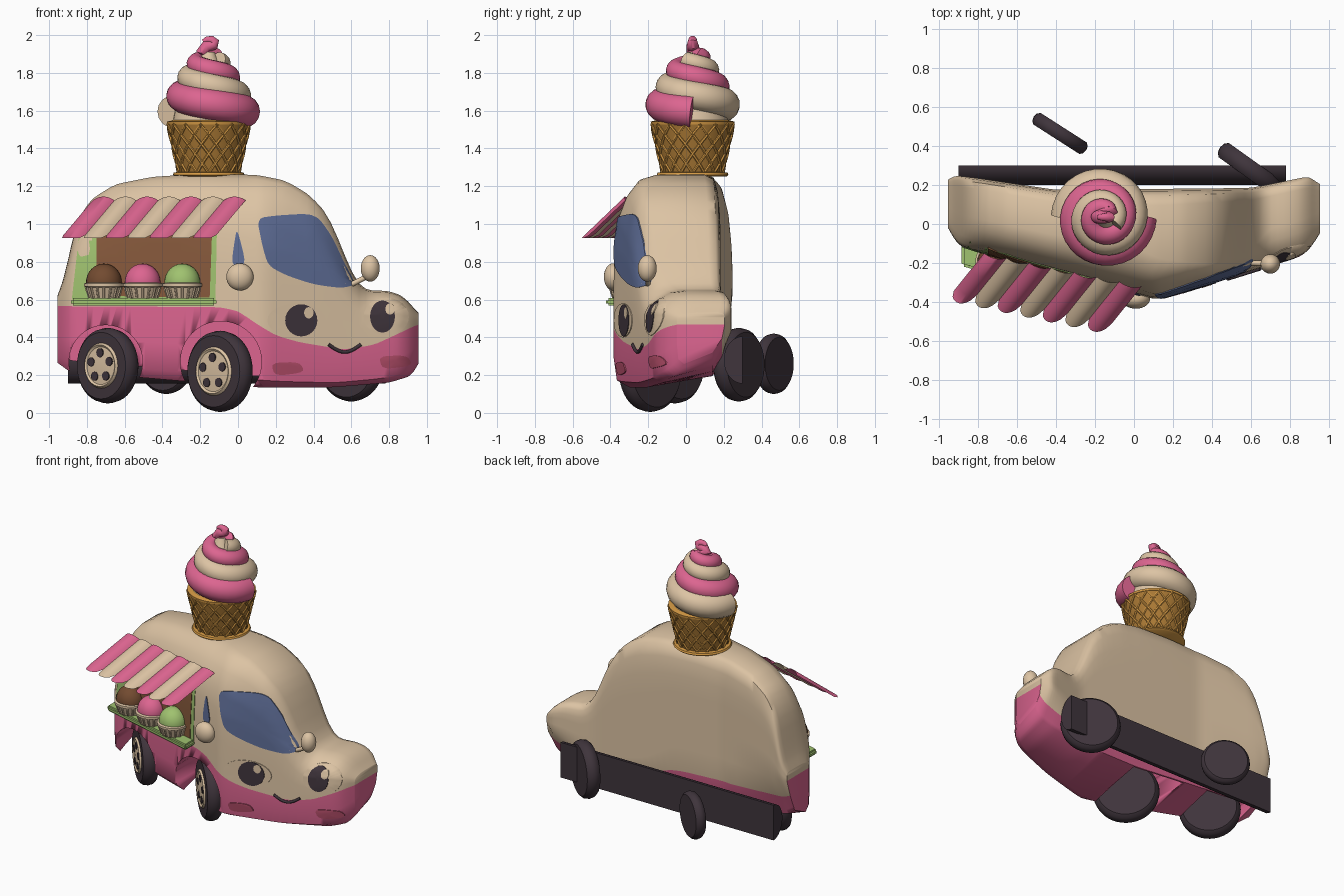
import bpy, bmesh, math
from mathutils import Vector
from mathutils.bvhtree import BVHTree

cube = bpy.data.objects.get("Cube")
if cube:
    bpy.data.objects.remove(cube)


def material(name, *rgb):
    mat = bpy.data.materials.new(name)
    mat.use_nodes = True
    mat.diffuse_color = (*rgb, 1)
    mat.node_tree.nodes["Principled BSDF"].inputs["Base Color"].default_value = (*rgb, 1)
    return mat


cream = material("cream", .72, .55, .37)
pink = material("pink", .72, .13, .28)
dark = material("charcoal", .05, .035, .045)
glass = material("blue glass", .11, .15, .3)
green = material("pistachio", .35, .54, .16)
chocolate = material("chocolate", .17, .07, .03)
inside = material("interior brown", .24, .1, .045)
waffle = material("waffle", .68, .33, .06)
toasted = material("toasted waffle", .4, .19, .035)
lamp = material("lamp red", .48, .08, .15)


def finish(bm, name, *mats, angle=40):
    bmesh.ops.recalc_face_normals(bm, faces=bm.faces)
    mesh = bpy.data.meshes.new(name)
    bm.to_mesh(mesh)
    bm.free()
    for mat in mats:
        mesh.materials.append(mat)
    obj = bpy.data.objects.new(name, mesh)
    bpy.context.collection.objects.link(obj)
    select(obj)
    bpy.ops.object.shade_smooth_by_angle(angle=math.radians(angle))
    return obj


def select(obj):
    bpy.ops.object.select_all(action='DESELECT')
    obj.select_set(True)
    bpy.context.view_layer.objects.active = obj


def lerp(points, x):
    if x <= points[0][0]:
        return points[0][1]
    for (xa, ya), (xb, yb) in zip(points, points[1:]):
        if x <= xb:
            return ya + (yb - ya) * (x - xa) / (xb - xa)
    return points[-1][1]


def soft(points, x, d=.025):
    return (lerp(points, x - d) + 2 * lerp(points, x) + lerp(points, x + d)) / 4


def lathe(name, profile, mat, place=(0, 0, 0), axis=(0, 0, 1), segs=40):
    bm = bmesh.new()
    rings = [[bm.verts.new((r * math.cos(k * math.tau / segs), r * math.sin(k * math.tau / segs), z))
              for k in range(segs)] for r, z in profile]
    for a, b in zip(rings, rings[1:]):
        for k in range(segs):
            n = (k + 1) % segs
            bm.faces.new((a[k], a[n], b[n], b[k]))
    bm.faces.new(rings[0])
    bm.faces.new(rings[-1])
    obj = finish(bm, name, mat)
    obj.location = place
    obj.rotation_euler = Vector(axis).to_track_quat('Z', 'Y').to_euler()
    return obj


def ball(name, mat, place, size):
    bm = bmesh.new()
    bmesh.ops.create_uvsphere(bm, u_segments=28, v_segments=16, radius=1)
    bmesh.ops.scale(bm, vec=size, verts=bm.verts)
    obj = finish(bm, name, mat)
    obj.location = place


def tubes(name, paths, mat, sides=3):
    # each path holds (point, radius) pairs
    curve = bpy.data.curves.new(name, 'CURVE')
    curve.dimensions = '3D'
    curve.bevel_depth = 1
    curve.bevel_resolution = sides
    curve.use_fill_caps = True
    for path in paths:
        spline = curve.splines.new('POLY')
        spline.points.add(len(path) - 1)
        for point, (co, radius) in zip(spline.points, path):
            point.co = (*co, 1)
            point.radius = radius
    obj = bpy.data.objects.new(name, curve)
    bpy.context.collection.objects.link(obj)
    obj.data.materials.append(mat)
    select(obj)
    bpy.ops.object.convert(target='MESH')
    bpy.ops.object.shade_smooth_by_angle(angle=math.radians(50))


# Body outlines along x: roof, underside, colour seam, front and back faces
roof = [(-.955, .6), (-.9, .8), (-.86, 1), (-.78, 1.13), (-.65, 1.21), (-.45, 1.25), (-.2, 1.265), (.1, 1.26),
        (.25, 1.23), (.37, 1.16), (.46, 1.07), (.52, .95), (.57, .82), (.63, .69), (.68, .65), (.8, .645),
        (.87, .62), (.93, .56), (.955, .52)]
base = [(-.955, .27), (-.9, .22), (-.55, .19), (.1, .135), (.5, .135), (.8, .16), (.93, .2), (.955, .28)]
seam = [(-.955, .565), (-.1, .56), (0, .54), (.1, .47), (.2, .41), (.32, .375), (.56, .335), (.72, .36),
        (.85, .42), (.955, .47)]
front = [(-.955, 0), (-.93, -.08), (-.88, -.12), (.1, -.385), (.14, -.385), (.86, -.16), (.93, -.1), (.955, -.03)]
back = [(-.955, .22), (-.93, .25), (-.8, .235), (-.4, .175), (.6, .185), (.9, .245), (.955, .2)]
rounding = [(0, .45), (.4, .2), (.6, .25), (.7, .45)]
lower_rows = [(0, .15), (.12, .03), (.5, 0), (1, 0)]
upper_rows = [(.3, 0, 0), (.55, .03, 0), (.72, .12, 0), (.87, .35, .02), (.97, .65, .06), (1, 1, .15)]


def section(x):
    t, lo, s, f, b = (soft(p, x) for p in (roof, base, seam, front, back))
    w, r = b - f, lerp(rounding, x)
    near = [(x, f + inset * w, lo + k * (s - lo)) for k, inset in lower_rows]
    far = [(x, min(b, .14 + .1 * k), lo + .06 + k * (s - lo - .06)) for k, inset in lower_rows]
    for k, fi, bi in upper_rows:
        near.append((x, f + fi * r * w, s + k * (t - s)))
        far.append((x, b - bi * w, s + k * (t - s)))
    return near, far


bm = bmesh.new()
stations = 64
loft = [[[bm.verts.new(p) for p in side] for side in section(-.955 * math.cos(math.pi * i / stations))]
        for i in range(stations + 1)]
rows = len(lower_rows) + len(upper_rows)
for (n0, f0), (n1, f1) in zip(loft, loft[1:]):
    for j in range(rows - 1):
        bm.faces.new((n0[j], n1[j], n1[j + 1], n0[j + 1])).material_index = int(j > 2)
        bm.faces.new((f0[j], f1[j], f1[j + 1], f0[j + 1])).material_index = int(j > 1)
    bm.faces.new((n0[0], n1[0], f1[0], f0[0]))
    bm.faces.new((n0[-1], n1[-1], f1[-1], f0[-1])).material_index = 1
for near, far in (loft[0], loft[-1]):
    for j in range(rows - 1):
        bm.faces.new((near[j], near[j + 1], far[j + 1], far[j])).material_index = int(j > 2)
bmesh.ops.recalc_face_normals(bm, faces=bm.faces)
surface = BVHTree.FromBMesh(bm)
body = finish(bm, "van_body", pink, cream, angle=50)

# Wheel arches
for x, z, r in ((-.7, .27, .195), (-.09, .27, .215)):
    cutter = lathe("arch_cutter", [(r, 0), (r, .75)], pink, (x, .13, z), (0, -1, 0))
    cutter.hide_render = True
    cut = body.modifiers.new("arch", 'BOOLEAN')
    cut.object, cut.operation, cut.solver = cutter, 'DIFFERENCE', 'EXACT'
    select(body)
    bpy.ops.object.modifier_apply(modifier=cut.name)
    bpy.data.objects.remove(cutter)


def skin(x, z):
    hit = surface.ray_cast(Vector((x, -2, z)), Vector((0, 1, 0)))[0]
    return hit.y if hit else surface.find_nearest(Vector((x, -.2, z)))[0].y


def plate(name, outline, mat, lift=.006, smooth=2):
    # thin panel laid on the body's front
    for _ in range(smooth):
        outline = [((1 - k) * a[0] + k * b[0], (1 - k) * a[1] + k * b[1])
                   for a, b in zip(outline, outline[1:] + outline[:1]) for k in (.2, .8)]
    for _ in range(2 if smooth < 2 else 0):
        outline = [((1 - k) * a[0] + k * b[0], (1 - k) * a[1] + k * b[1])
                   for a, b in zip(outline, outline[1:] + outline[:1]) for k in (0, .5)]
    count = len(outline)
    cx, cz = (sum(p[i] for p in outline) / count for i in (0, 1))
    bm = bmesh.new()
    rings = []
    for scale, out in ((1, -.008), (1, lift), (.8, lift), (.6, lift), (.4, lift), (.2, lift)):
        pts = [(cx + (x - cx) * scale, cz + (z - cz) * scale) for x, z in outline]
        rings.append([bm.verts.new((x, skin(x, z) - out, z)) for x, z in pts])
    for a, b in zip(rings, rings[1:]):
        for k in range(count):
            n = (k + 1) % count
            bm.faces.new((a[k], a[n], b[n], b[k]))
    bm.faces.new(rings[-1])
    finish(bm, name, mat)


def oval(x, z, rx, rz):
    return [(x + rx * math.cos(k * math.tau / 24), z + rz * math.sin(k * math.tau / 24)) for k in range(24)]


# Windows, face and lamps
plate("windscreen", [(.1, 1.03), (.2, 1.045), (.37, 1.055), (.43, 1.03), (.5, .93), (.56, .8), (.625, .68),
                     (.55, .66), (.4, .68), (.25, .73), (.16, .78), (.13, .88)], glass)
plate("side_window", [(-.005, .98), (.045, .78), (-.035, .78), (-.02, .9)], glass)
for side, ex, ez, rx, rz, px in (("right", .31, .49, .155, .09, .335), ("left", .785, .51, .12, .1, .765)):
    plate(side + "_eye", oval(ex, ez, rx, rz), cream, .004, 0)
    plate(side + "_pupil", oval(px, ez, .55 * rx, .085), dark, .007, 0)
    plate(side + "_eye_glint", oval(px + .04, ez + .04, .025, .03), cream, .009, 0)
for side, x, z in (("right", .265, .235), ("left", .835, .27)):
    plate(side + "_fog_lamp", [(x - .09, z + .03), (x + .06, z + .035), (x + .09, z - .02), (x - .07, z - .04)], lamp)
smile = [(.48 + .17 * k / 12, .362 - .04 * math.sin(math.pi * k / 12)) for k in range(13)]
tubes("smile", [[((x, skin(x, z) - .004, z), .009) for x, z in smile]], dark)

# Mirrors
ball("right_mirror", cream, (.01, -.385, .72), (.072, .05, .072))
ball("left_mirror", cream, (.7, -.205, .765), (.05, .05, .07))
tubes("mirror_arms", [[((.6, -.2, .68), .014), ((.7, -.205, .73), .014)], [((.03, -.3, .66), .014), ((.01, -.385, .7), .014)]], cream)

# Serving hatch with its sill and tubs
plate("hatch_frame", [(-.88, .6), (-.12, .58), (-.11, 1.04), (-.83, 1.04)], green, .005, 0)
plate("hatch_opening", [(-.75, .62), (-.15, .61), (-.135, 1.02), (-.75, 1.02)], inside, .009, 0)
bm = bmesh.new()
bmesh.ops.create_cube(bm, size=1)
for v in bm.verts:
    x = -.5 + .77 * v.co.x
    v.co = (x, lerp(front, x) + (.02 if v.co.y > 0 else -.1), .588 + .04 * v.co.z)
bmesh.ops.bevel(bm, geom=bm.edges[:], offset=.012, segments=2, affect='EDGES')
finish(bm, "sill", green)
for name, x, mat in (("chocolate", -.71, chocolate), ("berry", -.505, pink), ("pistachio", -.295, green)):
    y = lerp(front, x) - .03
    ball(name + "_scoop", mat, (x, y, .69), (.095, .09, .1))
    lathe(name + "_tub", [(.075, 0), (.095, .06), (.105, .065), (.105, .08), (.09, .085)], cream, (x, y, .605))
    tubes(name + "_tub_ribs", [[((x + r * math.cos(a), y + r * math.sin(a), z), .007) for r, z in ((.077, .61), (.096, .665))]
                               for a in (k * math.tau / 16 for k in range(16))], cream, 1)

# Striped awning
rail, rail_end = Vector((-.77, -.15, 1.125)), Vector((.04, -.32, 1.125))
drop = Vector((-.185, -.23, -.22))
for i in range(7):
    bm = bmesh.new()
    grid = []
    for u in (k / 10 for k in range(11)):
        bend = 1 - (2 * u - 1) ** 2
        top = rail.lerp(rail_end, (i + u) / 7)
        grid.append([bm.verts.new(top + drop * v * (.84 + .16 * math.sqrt(bend))
                                  + Vector((0, -.015, .02)) * bend) for v in (0, .4, .8, 1)])
    for a, b in zip(grid, grid[1:]):
        for k in range(3):
            bm.faces.new((a[k], a[k + 1], b[k + 1], b[k]))
    bmesh.ops.solidify(bm, geom=bm.faces[:], thickness=.022)
    finish(bm, "awning_stripe", cream if i % 2 else pink)

# Wheels
def tyre(name, place, r, half, angle):
    axis = Vector((-math.sin(angle), -math.cos(angle), 0))
    lathe(name, [(r * .6, -half), (r * .88, -half), (r * .97, -half * .6), (r, 0), (r * .97, half * .6),
                 (r * .88, half), (r * .6, half)], dark, place, axis)
    return axis


for name, place, r in (("rear", (-.69, -.06, .25), .2), ("front", (-.095, -.19, .22), .215)):
    axis = tyre(name + "_tyre", place, r, .05, .75)
    centre = Vector(place)
    lathe(name + "_hub", [(.6 * r, 0), (.6 * r, .05), (.55 * r, .062), (.5 * r, .054), (.15 * r, .06)], cream, centre, axis)
    across = axis.cross(Vector((0, 0, 1)))
    for k in range(5):
        a = k * math.tau / 5 + .3
        spot = centre + (across * math.cos(a) + Vector((0, 0, 1)) * math.sin(a)) * r * .34
        lathe(name + "_hub_hole", [(.024, .05), (.024, .062)], dark, spot, axis, 16)
tyre("far_front_tyre", (.6, .28, .255), .195, .045, .62)
tyre("far_rear_tyre", (-.38, .465, .26), .16, .035, .57)

# Half-round chassis beam
bm = bmesh.new()
ends = [[bm.verts.new((x, .3 - .1 * math.sin(a), .28 + .125 * math.cos(a)))
         for a in (math.pi * k / 16 for k in range(17))] for x in (-.9, .78)]
for k in range(17):
    n = (k + 1) % 17
    bm.faces.new((ends[0][k], ends[0][n], ends[1][n], ends[1][k]))
for ring in ends:
    bm.faces.new(ring)
finish(bm, "chassis_beam", dark)

# Waffle cone with lattice
cx, cy = -.155, .035
lathe("cone", [(.16, 0), (.218, .265)], toasted, (cx, cy, 1.265))
lathe("cone_foot", [(.18, 0), (.19, .008), (.185, .02), (.16, .024)], waffle, (cx, cy, 1.252))
lathe("cone_rim", [(.205, 0), (.22, .008), (.222, .022), (.19, .03)], waffle, (cx, cy, 1.52))


def around(turn, r, z):
    return (cx + r * math.cos(math.tau * turn), cy + r * math.sin(math.tau * turn), z)


tubes("cone_lattice", [[(around(k / 16 + way * .16 * s / 8, .162 + .058 * s / 8, 1.27 + .26 * s / 8), .008)
                        for s in range(9)] for k in range(16) for way in (-1, 1)], waffle, 1)

# Two-strand soft-serve swirl
climb = [(0, 1.59), (.5, 1.68), (1, 1.78), (1.5, 1.855), (2, 1.91)]
outer = [(0, .275), (.5, .225), (1, .165), (1.5, .115), (2, .075)]


def strand(start, turns):
    path = []
    for k in range(int(turns * 32) + 1):
        t = k / 32
        reach = soft(outer, t, .1)
        thick = .02 + .25 * reach
        path.append((around(start - t, reach - thick, soft(climb, t, .1)), thick))
    return path


curl = [((cx + x, cy, z), r) for x, z, r in ((-.03, 1.92, .036), (-.01, 1.94, .034), (.025, 1.95, .03), (.03, 1.965, .026),
                                             (.015, 1.975, .022), (-.01, 1.975, .018), (-.03, 1.965, .012))]
tubes("pink_swirl", [strand(0, 1.9) + curl], pink, 6)
tubes("cream_swirl", [strand(.5, 1.6)], cream, 6)
lathe("swirl_core", [(.19, 0), (.17, .1), (.09, .25), (.03, .37)], cream, (cx, cy, 1.54))
